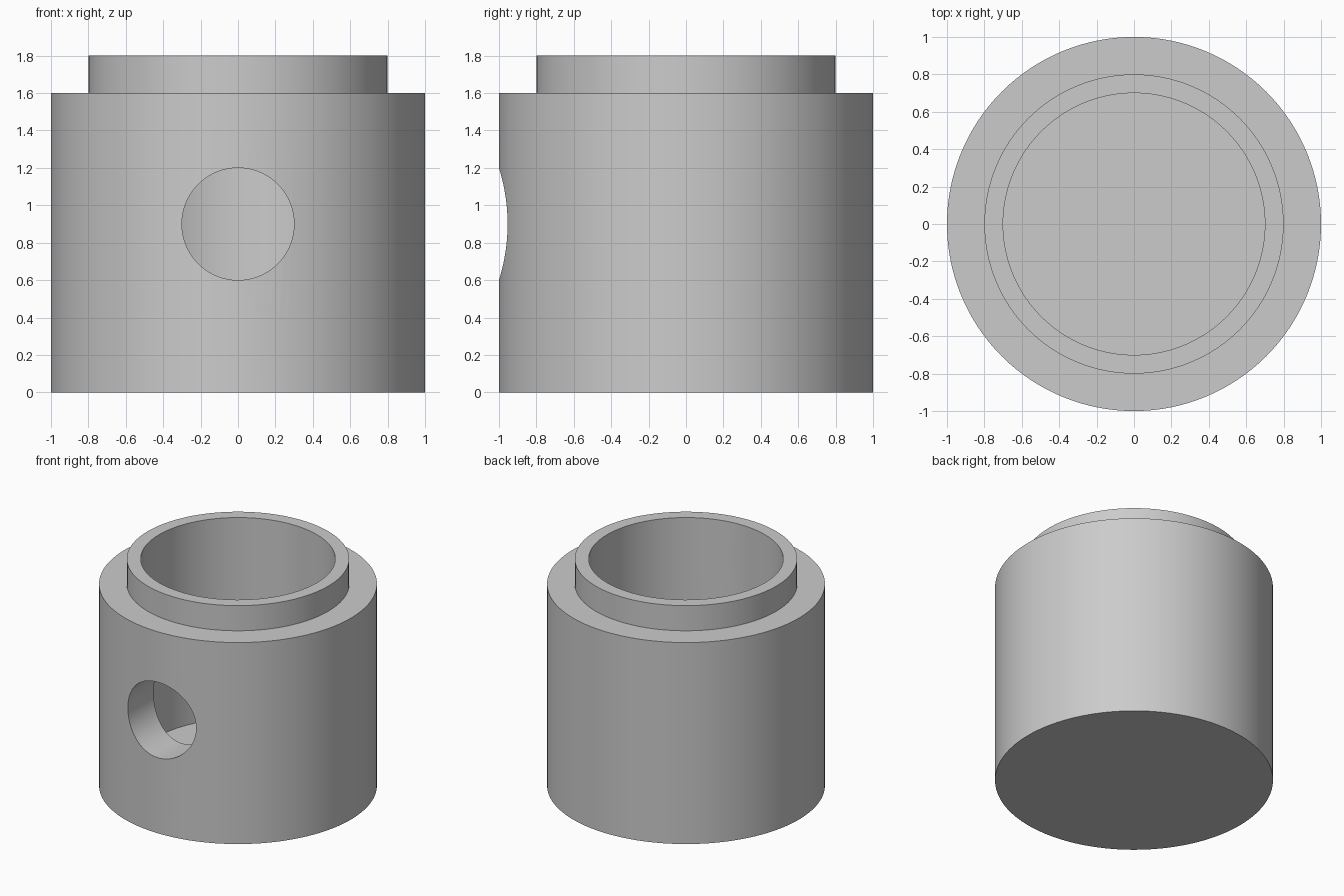
import bpy
import bmesh
import math
from mathutils import Matrix

SEGMENTS = 128

if "Cube" in bpy.data.objects:
    bpy.data.objects.remove(bpy.data.objects["Cube"], do_unlink=True)

# Single plain grey
grey = bpy.data.materials.new("plain_grey")
grey.use_nodes = True
colour = (0.6, 0.6, 0.6, 1)
grey.diffuse_color = colour
grey.node_tree.nodes["Principled BSDF"].inputs["Base Color"].default_value = colour


def add_object(name, bm):
    mesh = bpy.data.meshes.new(name)
    bmesh.ops.recalc_face_normals(bm, faces=bm.faces)
    bm.to_mesh(mesh)
    bm.free()
    obj = bpy.data.objects.new(name, mesh)
    bpy.context.collection.objects.link(obj)
    mesh.materials.append(grey)
    return obj


def lathe(name, profile):
    """Stack rings of (radius, height) and cap both ends."""
    bm = bmesh.new()
    rings = []
    for radius, z in profile:
        angles = [math.tau * i / SEGMENTS for i in range(SEGMENTS)]
        rings.append([bm.verts.new((radius * math.cos(a), radius * math.sin(a), z))
                      for a in angles])
    for low, high in zip(rings, rings[1:]):
        for i in range(SEGMENTS):
            j = (i + 1) % SEGMENTS
            bm.faces.new((low[i], low[j], high[j], high[i]))
    bm.faces.new(rings[0])
    bm.faces.new(rings[-1])
    return add_object(name, bm)


# Stepped cup: outer wall, shoulder, raised rim, bore and floor
cup = lathe("stepped_cup", [(1, 0), (1, 1.6), (0.8, 1.6), (0.8, 1.8),
                            (0.7, 1.8), (0.7, 0.2)])

# Round port through the front wall
bm = bmesh.new()
bmesh.ops.create_cone(bm, cap_ends=True, segments=SEGMENTS, radius1=0.3,
                      radius2=0.3, depth=1,
                      matrix=Matrix.Translation((0, -0.8, 0.9))
                      @ Matrix.Rotation(math.pi / 2, 4, "X"))
cutter = add_object("port_cutter", bm)
cutter.hide_render = True
cutter.hide_set(True)

port = cup.modifiers.new("front_port", "BOOLEAN")
port.operation = "DIFFERENCE"
port.solver = "EXACT"
port.object = cutter

# Apply the cut, then smooth the curved walls with crisp edges
bpy.ops.object.select_all(action="DESELECT")
cup.select_set(True)
bpy.context.view_layer.objects.active = cup
bpy.ops.object.modifier_apply(modifier=port.name)
bpy.data.objects.remove(cutter, do_unlink=True)
bpy.ops.object.shade_smooth_by_angle(angle=math.radians(30))
